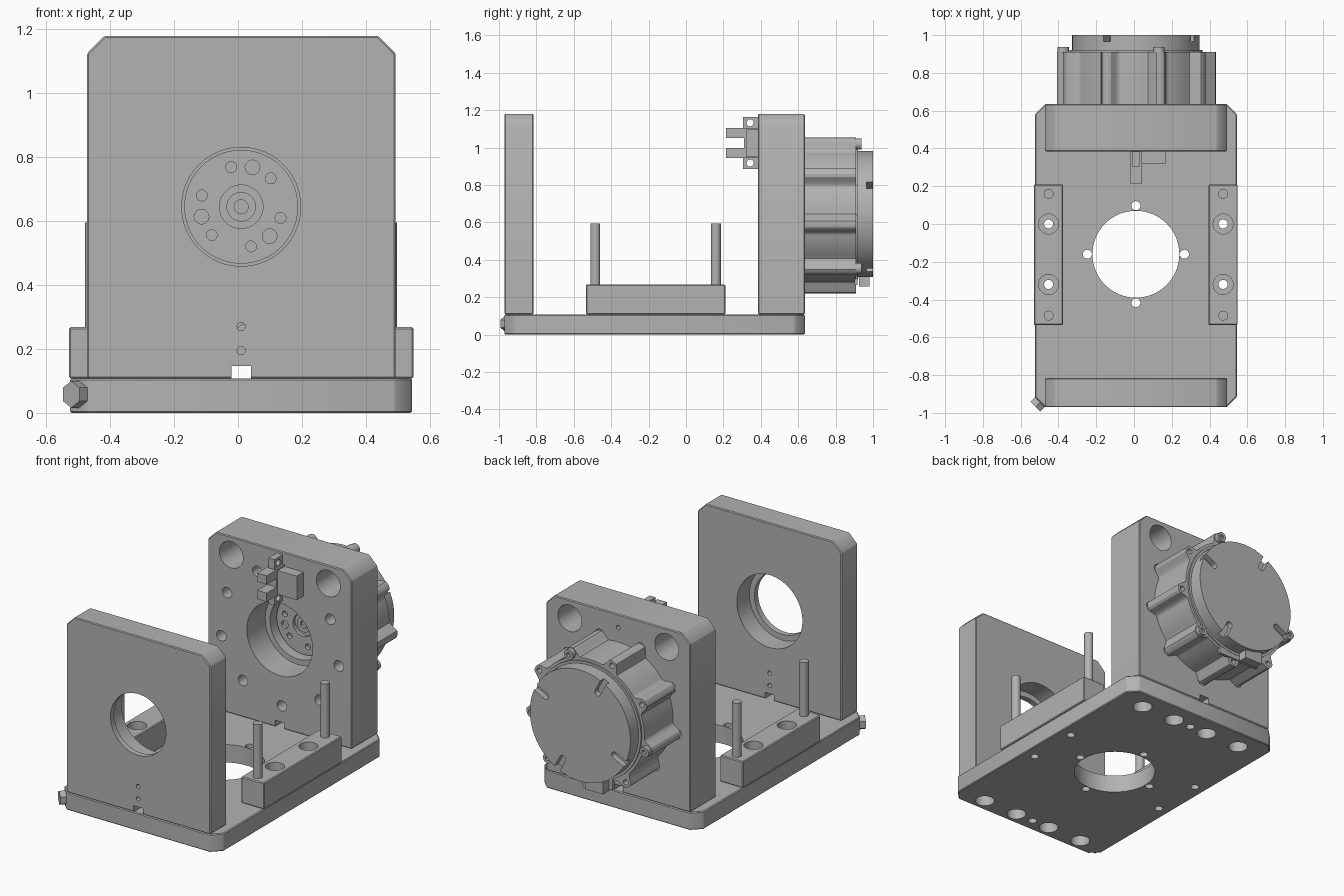
import bpy, bmesh, math
from mathutils import Vector, Matrix

cube = bpy.data.objects.get("Cube")
if cube:
    bpy.data.objects.remove(cube, do_unlink=True)

grey = bpy.data.materials.new("machined_grey")
grey.use_nodes = True
COLOUR = (0.45, 0.45, 0.45, 1)
grey.diffuse_color = COLOUR
grey.node_tree.nodes["Principled BSDF"].inputs["Base Color"].default_value = COLOUR

CX, CZ = 0.01, 0.645          # motor axis
FRONT, BACK = -0.97, 0.635    # frame depth
TOP = 0.108                   # top of the base
BOSSES = [math.radians(32 + 40 * i) for i in range(9)]
X, Y, Z = Vector((1, 0, 0)), Vector((0, 1, 0)), Vector((0, 0, 1))


def polar(radius, angle, y):
    return Vector((CX + radius * math.cos(angle), y, CZ + radius * math.sin(angle)))


def cyl(bm, start, axis, length, radius, sides=32):
    axis = Vector(axis).normalized()
    mat = Matrix.Translation(Vector(start) + axis * length / 2) @ axis.to_track_quat('Z', 'Y').to_matrix().to_4x4()
    bmesh.ops.create_cone(bm, cap_ends=True, segments=sides, radius1=radius, radius2=radius, depth=length, matrix=mat)


def box(bm, lo, hi, turn=None):
    lo, hi = Vector(lo), Vector(hi)
    mat = Matrix.Translation((lo + hi) / 2) @ Matrix.Diagonal((hi - lo).to_4d())
    mat[3][3] = 1
    bmesh.ops.create_cube(bm, size=1, matrix=turn @ mat if turn else mat)


def prism(bm, outline, move, bevel=0):
    face = bm.faces.new([bm.verts.new(p) for p in outline])
    new = bmesh.ops.extrude_face_region(bm, geom=[face])["geom"]
    bmesh.ops.translate(bm, vec=move, verts=[v for v in new if isinstance(v, bmesh.types.BMVert)])
    bmesh.ops.recalc_face_normals(bm, faces=bm.faces)
    if bevel:
        bmesh.ops.bevel(bm, geom=bm.edges[:], offset=bevel, segments=1, affect='EDGES')


def to_object(name, bm):
    mesh = bpy.data.meshes.new(name)
    bm.to_mesh(mesh)
    bm.free()
    mesh.materials.append(grey)
    ob = bpy.data.objects.new(name, mesh)
    bpy.context.scene.collection.objects.link(ob)
    return ob


def finish(name, bm, cut=None):
    """Make the object, subtract the cutter mesh and shade it."""
    ob = to_object(name, bm)
    bpy.ops.object.select_all(action='DESELECT')
    bpy.context.view_layer.objects.active = ob
    ob.select_set(True)
    if cut:
        cutter = to_object("cutter", cut)
        cutter.hide_render = True
        mod = ob.modifiers.new("holes", 'BOOLEAN')
        mod.operation, mod.solver, mod.object = 'DIFFERENCE', 'EXACT', cutter
        mod.use_self = True
        bpy.ops.object.modifier_apply(modifier=mod.name)
        bpy.data.objects.remove(cutter, do_unlink=True)
    bpy.ops.object.shade_smooth_by_angle(angle=math.radians(30))
    return ob


# Base plate with clipped corners
x0, x1, c = -0.525, 0.545, 0.055
bm, cut = bmesh.new(), bmesh.new()
prism(bm, [(x0 + c, FRONT, 0), (x1 - c, FRONT, 0), (x1, FRONT + c, 0), (x1, BACK - c, 0),
           (x1 - c, BACK, 0), (x0 + c, BACK, 0), (x0, BACK - c, 0), (x0, FRONT + c, 0)], Z * TOP, 0.005)
cyl(cut, (CX, -0.16, -0.1), Z, 0.4, 0.23, 64)
for i in range(4):
    a = i * math.pi / 2
    cyl(cut, (CX + 0.257 * math.cos(a), -0.16 + 0.257 * math.sin(a), -0.1), Z, 0.4, 0.024, 20)
for y in (-0.89, 0.51):
    cyl(cut, (CX, y, -0.05), Z, 0.1, 0.025, 20)
    for dx in (-0.355, -0.12, 0.12, 0.355):
        cyl(cut, (CX + dx, y, -0.05), Z, 0.12, 0.055)
for side in (-1, 1):
    for y in (-0.32, 0):
        cyl(cut, (CX + side * 0.462, y, -0.1), Z, 0.4, 0.024, 20)
finish("base_plate", bm, cut)


# Upright plates
def upright(y, depth):
    a, b, top, c = -0.472, 0.493, 1.18, 0.055
    bm = bmesh.new()
    prism(bm, [(a, y, TOP), (b, y, TOP), (b, y, top - c), (b - c, y, top),
               (a + c, y, top), (a, y, top - c)], Y * depth, 0.005)
    cut = bmesh.new()
    box(cut, (CX - 0.031, y - 0.1, 0), (CX + 0.031, y + depth + 0.1, 0.146))
    return bm, cut


bm, cut = upright(FRONT, 0.155)
cyl(cut, (CX, FRONT - 0.1, CZ), Y, 0.4, 0.186, 64)
cyl(cut, (CX, FRONT + 0.035, CZ), Y, 0.3, 0.22, 64)
for z in (0.195, 0.27):
    cyl(cut, (CX, FRONT - 0.1, z), Y, 0.4, 0.013, 16)
finish("front_plate", bm, cut)

bm, cut = upright(0.385, 0.25)
cyl(cut, (CX, 0.3, CZ), Y, 0.26, 0.22, 64)
cyl(cut, (CX, 0.3, CZ), Y, 0.5, 0.187, 64)
for side in (-1, 1):
    cyl(cut, (CX + side * 0.325, 0.3, 1.07), Y, 0.5, 0.08)
for a in BOSSES:
    cyl(cut, polar(0.4, a, 0.3), Y, 0.5, 0.032, 24)
cyl(cut, (CX, 0.58, 1.1), Y, 0.2, 0.013, 16)
finish("back_plate", bm, cut)

# Side rails with counterbored holes, and guide pins
for side, label in ((1, "left"), (-1, "right")):
    x = CX + side * 0.462
    bm, cut = bmesh.new(), bmesh.new()
    prism(bm, [(x - 0.077, -0.535, TOP), (x + 0.077, -0.535, TOP),
               (x + 0.077, 0.21, TOP), (x - 0.077, 0.21, TOP)], Z * 0.16, 0.005)
    for y in (-0.32, 0):
        cyl(cut, (x, y, 0), Z, 0.4, 0.024, 20)
        cyl(cut, (x, y, 0.17), Z, 0.2, 0.053)
    finish(label + "_rail", bm, cut)
    for y, end in ((-0.485, "front"), (0.16, "back")):
        bm = bmesh.new()
        cyl(bm, (x, y, 0.2), Z, 0.395, 0.026, 24)
        finish(f"{label}_{end}_pin", bm)

# Hex bolt on the clipped corner
bm = bmesh.new()
diagonal = Vector((-1, -1, 0)).normalized()
cyl(bm, (-0.49, -0.935, 0.058), diagonal, 0.045, 0.042, 6)
finish("corner_bolt", bm)

# Motor housing: round body with nine swollen ribs
bm, cut = bmesh.new(), bmesh.new()
outline = []
for i in range(216):
    a = math.tau * i / 216
    d = min(abs(math.remainder(a - b, math.tau)) for b in BOSSES)
    outline.append(polar(0.368 + 0.058 * math.exp(-(math.degrees(d) / 5.8) ** 4), a, BACK))
prism(bm, outline, Y * 0.275)
for i, a in enumerate(BOSSES):
    if i % 3 != 1:
        cyl(cut, polar(0.397, a, 0.86), Y, 0.1, 0.016, 16)
finish("motor_housing", bm, cut)

# Cap screws on every third rib
for a in BOSSES[1::3]:
    bm, cut = bmesh.new(), bmesh.new()
    cyl(bm, polar(0.393, a, 0.9), Y, 0.037, 0.03, 24)
    cyl(cut, polar(0.393, a, 0.92), Y, 0.1, 0.015, 6)
    finish("cap_screw", bm, cut)

# Motor cover with a stepped rim and four notches
bm, cut = bmesh.new(), bmesh.new()
cyl(bm, (CX, 0.89, CZ), Y, 0.11, 0.337, 96)
for a in (27, 117, 207, 297):
    turn = Matrix.Translation((CX, 0, CZ)) @ Matrix.Rotation(-math.radians(a), 4, 'Y')
    box(cut, (0.26, 0.965, -0.02), (0.4, 1.1, 0.02), turn)
    cyl(cut, polar(0.26, math.radians(a), 0.965), Y, 0.1, 0.02, 20)
finish("motor_cover", bm, cut)
bm = bmesh.new()
cyl(bm, (CX, 0.9, CZ), Y, 0.02, 0.352, 96)
finish("cover_rim", bm)

# Cable connector under the cover
bm = bmesh.new()
box(bm, (-0.13, 0.925, 0.258), (-0.01, 0.98, 0.33))
box(bm, (-0.15, 0.9, 0.265), (0.13, 0.918, 0.36))
finish("cable_connector", bm)

# Rotor face with its bolt circle and central hub
bm, cut = bmesh.new(), bmesh.new()
cyl(bm, (CX, 0.61, CZ), Y, 0.06, 0.178, 64)
cyl(cut, (CX, 0.5, CZ), Y, 0.13, 0.068, 48)
for i in range(9):
    big = i < 3
    a = math.radians(74 + 120 * i if big else 44 + 60 * (i - 3))
    cyl(cut, polar(0.128, a, 0.5), Y, 0.13 if big else 0.15, 0.023 if big else 0.017, 20)
finish("rotor_face", bm, cut)
bm, cut = bmesh.new(), bmesh.new()
cyl(bm, (CX, 0.615, CZ), Y, 0.05, 0.046, 40)
cyl(cut, (CX, 0.55, CZ), Y, 0.09, 0.022, 24)
finish("rotor_hub", bm, cut)

# Fork sensor on the inner face of the back plate
bm, cut = bmesh.new(), bmesh.new()
box(bm, (-0.022, 0.31, 0.945), (0.042, 0.39, 1.105))
finish("sensor_body", bm)
for z in (0.945, 1.05):
    bm = bmesh.new()
    box(bm, (-0.022, 0.215, z), (0.042, 0.312, z + 0.053))
    finish("sensor_prong", bm)
for z in (0.885, 1.1):
    bm, cut = bmesh.new(), bmesh.new()
    box(bm, (-0.01, 0.305, z), (0.03, 0.39, z + 0.063))
    cyl(cut, (-0.1, 0.343, z + 0.032), X, 0.3, 0.019, 20)
    finish("sensor_ear", bm, cut)
bm = bmesh.new()
box(bm, (0.042, 0.32, 0.95), (0.17, 0.39, 1.095))
finish("sensor_plug", bm)
